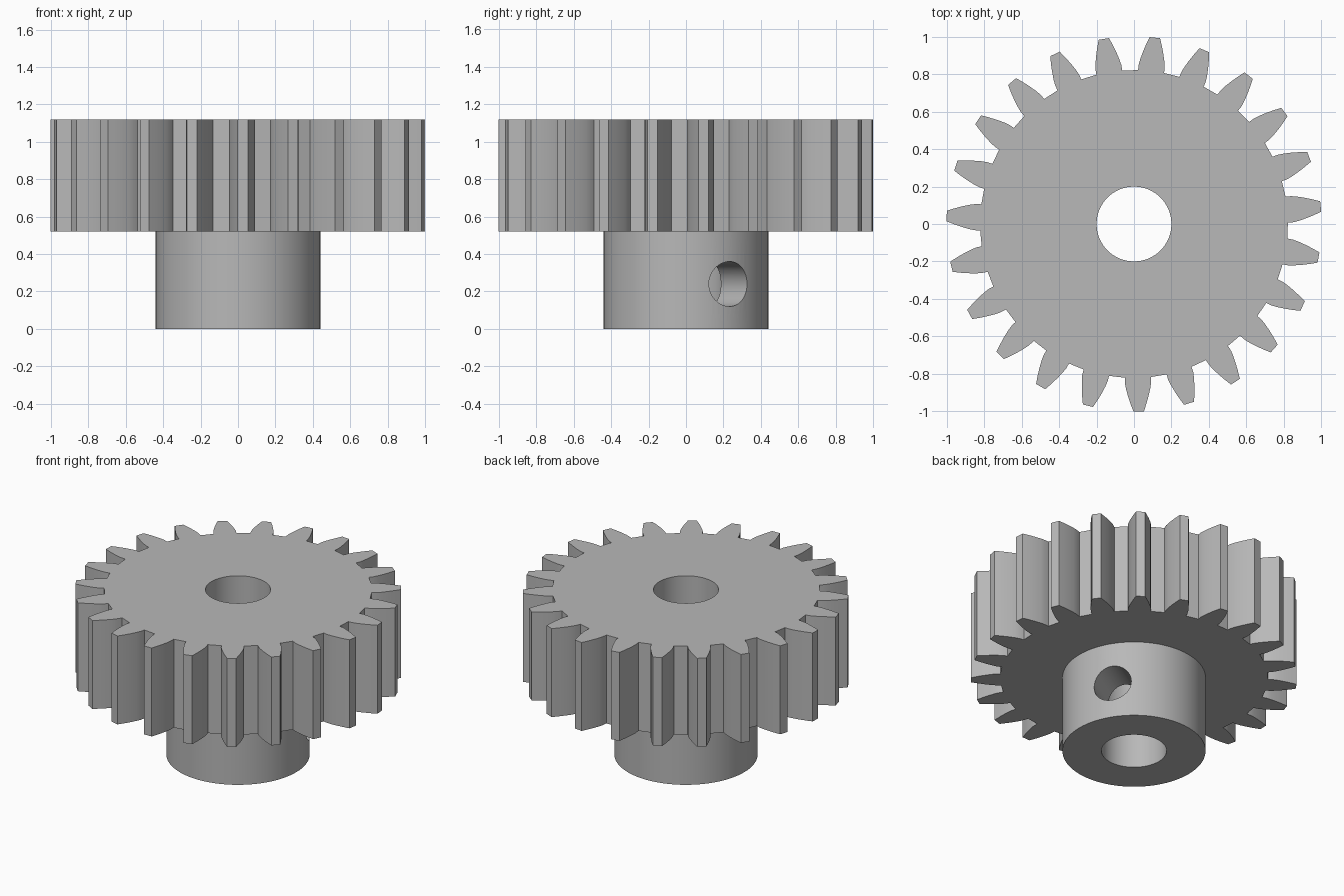
import bpy, bmesh, math
from mathutils import Matrix, Vector

cube = bpy.data.objects.get("Cube")
if cube:
    bpy.data.objects.remove(cube, do_unlink=True)

TEETH = 23
PHASE = math.radians(5.35)
WHEEL_BOTTOM, WHEEL_TOP = 0.52, 1.12
HUB_RADIUS, BORE_RADIUS = 0.44, 0.2
SCREW_RADIUS, SCREW_HEIGHT = 0.12, 0.24
SCREW_ANGLE = math.radians(32)

# One flank of a tooth: distance from the axis, half width
FLANK = [(0.82, 0.070), (0.85, 0.070), (0.88, 0.065), (0.92, 0.055),
         (0.96, 0.043), (1.0025, 0.028)]

steel = bpy.data.materials.new("grey_steel")
steel.use_nodes = True
grey = (0.48, 0.48, 0.48, 1)
steel.diffuse_color = grey
steel.node_tree.nodes["Principled BSDF"].inputs["Base Color"].default_value = grey


def make_object(name, bm):
    bmesh.ops.recalc_face_normals(bm, faces=bm.faces)
    mesh = bpy.data.meshes.new(name)
    bm.to_mesh(mesh)
    bm.free()
    mesh.materials.append(steel)
    obj = bpy.data.objects.new(name, mesh)
    bpy.context.collection.objects.link(obj)
    return obj


def cylinder(name, radius, depth, matrix, sides=96):
    bm = bmesh.new()
    bmesh.ops.create_cone(bm, cap_ends=True, segments=sides, radius1=radius,
                          radius2=radius, depth=depth, matrix=matrix)
    return make_object(name, bm)


def combine(target, tool, operation):
    mod = target.modifiers.new(operation.lower(), 'BOOLEAN')
    mod.object, mod.operation, mod.solver = tool, operation, 'EXACT'
    bpy.context.view_layer.objects.active = target
    bpy.ops.object.modifier_apply(modifier=mod.name)
    bpy.data.objects.remove(tool, do_unlink=True)


# Toothed wheel: repeat the mirrored flank around the axis and extrude
tooth = [(r, -w) for r, w in FLANK] + [(r, w) for r, w in reversed(FLANK)]
bm = bmesh.new()
outline = []
for i in range(TEETH):
    turn = Matrix.Rotation(PHASE + i * math.tau / TEETH, 3, 'Z')
    outline += [bm.verts.new(turn @ Vector((x, y, WHEEL_BOTTOM))) for x, y in tooth]
base = bm.faces.new(outline)
top = bmesh.ops.extrude_face_region(bm, geom=[base], use_keep_orig=True)
bmesh.ops.translate(bm, vec=(0, 0, WHEEL_TOP - WHEEL_BOTTOM),
                    verts=[v for v in top["geom"] if isinstance(v, bmesh.types.BMVert)])
gear = make_object("spur_gear_with_hub", bm)

# Hub below the wheel, overlapping it so that both merge into one solid
hub_height = WHEEL_BOTTOM + 0.1
hub = cylinder("hub", HUB_RADIUS, hub_height, Matrix.Translation((0, 0, hub_height / 2)))
combine(gear, hub, 'UNION')

# Shaft bore through everything
bore = cylinder("bore_cutter", BORE_RADIUS, 3, Matrix.Identity(4))
combine(gear, bore, 'DIFFERENCE')

# Set screw hole from one side of the hub into the bore
aim = (Matrix.Translation((0, 0, SCREW_HEIGHT)) @ Matrix.Rotation(SCREW_ANGLE, 4, 'Z')
       @ Matrix.Rotation(math.pi / 2, 4, 'Y') @ Matrix.Translation((0, 0, 0.3)))
screw = cylinder("screw_hole_cutter", SCREW_RADIUS, 0.6, aim, 64)
combine(gear, screw, 'DIFFERENCE')

# Smooth round walls and flanks, sharp rims and tooth tips
bpy.ops.object.select_all(action='DESELECT')
gear.select_set(True)
bpy.context.view_layer.objects.active = gear
bpy.ops.object.shade_smooth_by_angle(angle=math.radians(25))
